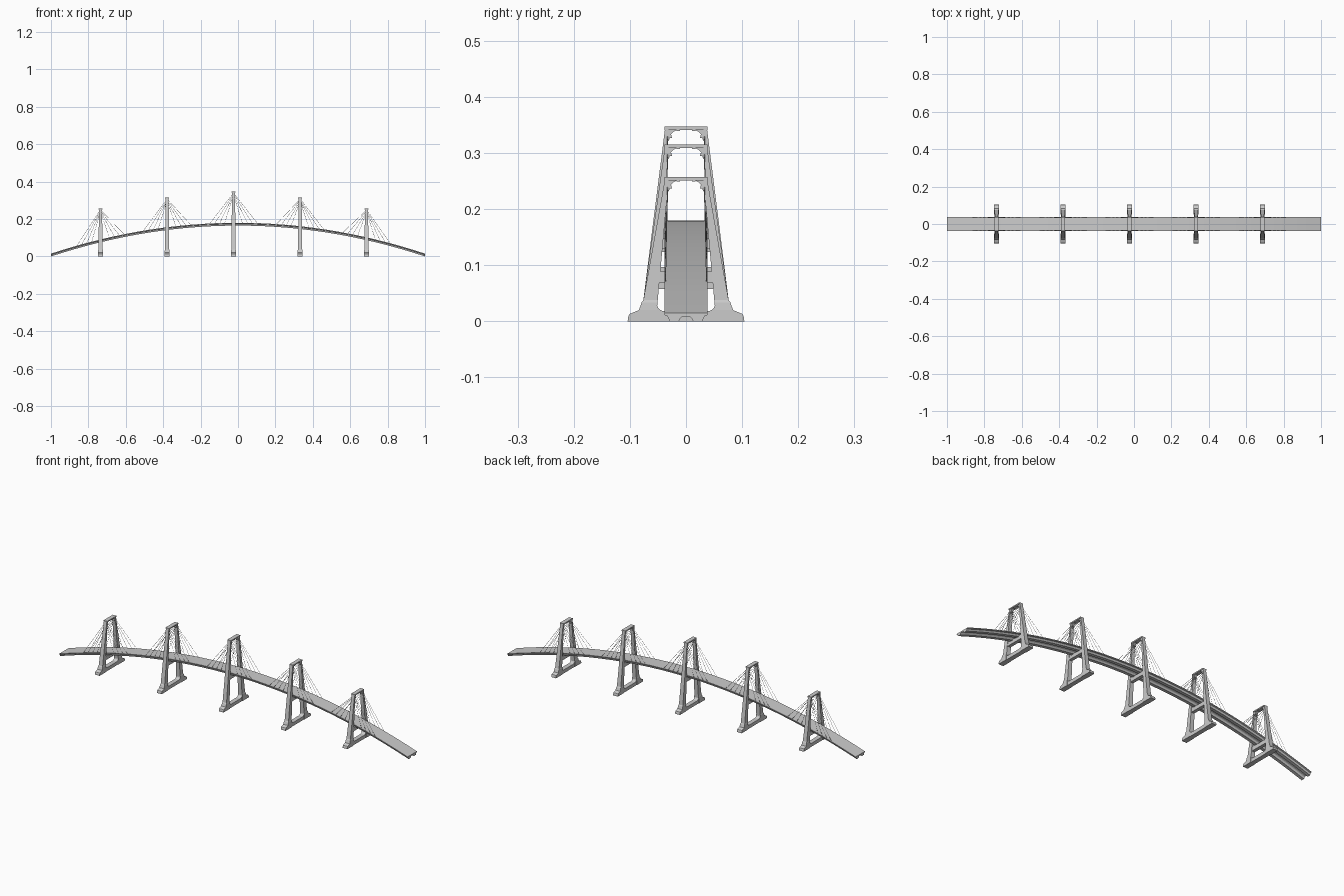
import bpy, bmesh, math
from mathutils import Vector

if "Cube" in bpy.data.objects:
    bpy.data.objects.remove(bpy.data.objects["Cube"])


def deck_z(x):
    return 0.18 - 0.165 * x * x


def loft(name, rings, mirror=False):
    """Skin a list of equal-length point rings and cap both ends."""
    bm = bmesh.new()
    rows = [[bm.verts.new(p) for p in r] for r in rings]
    n = len(rows[0])
    for a, b in zip(rows, rows[1:]):
        for i in range(n):
            j = (i + 1) % n
            bm.faces.new((a[i], a[j], b[j], b[i]))
    bm.faces.new(rows[0][::-1])
    bm.faces.new(rows[-1])
    bmesh.ops.recalc_face_normals(bm, faces=bm.faces)
    me = bpy.data.meshes.new(name)
    bm.to_mesh(me)
    bm.free()
    ob = bpy.data.objects.new(name, me)
    bpy.context.collection.objects.link(ob)
    if mirror:
        m = ob.modifiers.new("mirror", 'MIRROR')
        m.use_axis = (False, True, False)
        m.use_mirror_merge = False
    return ob


def prism(name, cx, hx, yz, mirror=False):
    """Extrude a y-z outline along x."""
    return loft(name, [[(cx + s * hx, y, z) for y, z in yz] for s in (-1, 1)], mirror)


def arc(cy, cz, ry, rz, a0, a1, n=6):
    return [(cy + ry * math.cos(math.radians(a0 + (a1 - a0) * i / n)),
             cz + rz * math.sin(math.radians(a0 + (a1 - a0) * i / n))) for i in range(n + 1)]


# arched road deck: slab with two trapezoid box girders underneath
half = [(0.038, 0), (0.038, -0.004), (0.033, -0.006), (0.029, -0.015),
        (0.013, -0.015), (0.009, -0.008), (0.005, -0.006)]
section = half + [(-y, z) for y, z in reversed(half)]
xs = [-1 + i / 24 for i in range(49)]
loft("road_deck", [[(x, y, deck_z(x) + z) for y, z in section] for x in xs])


def cables(name, cx, H):
    cu = bpy.data.curves.new(name, 'CURVE')
    cu.dimensions = '3D'
    cu.bevel_depth = 0.0007
    cu.bevel_resolution = 0
    cu.use_fill_caps = True
    for sy in (-1, 1):
        for sx in (-1, 1):
            for k in range(4):
                x = cx + sx * (0.048 + 0.027 * k)
                top = (cx + sx * 0.006, sy * 0.033, H - 0.036 + 0.007 * k)
                low = (x, sy * 0.0365, deck_z(x) - 0.003)
                sp = cu.splines.new('POLY')
                sp.points.add(1)
                sp.points[0].co = (*top, 1)
                sp.points[1].co = (*low, 1)
    ob = bpy.data.objects.new(name, cu)
    bpy.context.collection.objects.link(ob)


def tower(i, cx, H):
    n = f"tower_{i}_"

    def outer(z):
        return 0.076 + (0.037 - 0.076) * (z - 0.037) / (H - 0.037)

    def inner(z):
        return 0.052 + (0.0305 - 0.052) * (z - 0.02) / (H - 0.02)

    # splayed legs on stepped footings: z, inner y, outer y, half width in x
    st = [(0, 0.052, 0.104, 0.0135), (0.008, 0.052, 0.103, 0.0135),
          (0.013, 0.052, 0.101, 0.0135), (0.02, 0.052, 0.084, 0.0135),
          (0.034, inner(0.034), 0.079, 0.0125), (0.038, inner(0.038), 0.076, 0.0112),
          (H - 0.03, inner(H - 0.03), outer(H - 0.03), 0.0085), (H, inner(H), 0.037, 0.0085)]
    loft(n + "legs", [[(cx - h, a, z), (cx + h, a, z), (cx + h, b, z), (cx - h, b, z)]
                      for z, a, b, h in st], True)
    # base beam with rounded inner corners
    r = arc(0.038, 0.032, 0.014, 0.014, 0, -90)
    prism(n + "base_beam", cx, 0.0115,
          [(-0.054, 0), (0.054, 0), (0.054, 0.032)] + r + [(-y, z) for y, z in reversed(r)]
          + [(-0.054, 0.032)])
    # crossbeam carrying the deck
    zt = deck_z(cx) - 0.013
    zb = zt - 0.02
    a, b = inner(zt) + 0.003, inner(zb) + 0.003
    prism(n + "deck_beam", cx, 0.0085, [(-a, zt), (-b, zb), (b, zb), (a, zt)])
    # bearing blocks between legs and deck sides
    prism(n + "side_blocks", cx, 0.005,
          [(0.036, zt), (a, zt), (a, zt + 0.008), (0.036, zt + 0.008)], True)
    # top portal with arched underside
    r = arc(0.012, H - 0.024, 0.018, 0.018, 0, 90)
    prism(n + "portal", cx, 0.007,
          [(-0.032, H - 0.001), (-0.032, H - 0.026)] + [(-y, z) for y, z in r]
          + r[::-1] + [(0.032, H - 0.026), (0.032, H - 0.001)])
    # cap slab along the portal top
    prism(n + "cap", cx, 0.0105, [(-0.038, H - 0.006), (0.038, H - 0.006), (0.038, H), (-0.038, H)])
    # small corbels under the portal arch
    for y, z in ((0.027, H - 0.02), (0.013, H - 0.008)):
        prism(n + "corbels", cx, 0.0085,
              [(y - 0.002, z), (y + 0.004, z), (y + 0.004, z + 0.005), (y - 0.001, z + 0.005)], True)
    cables(n + "cables", cx, H)


for i, (x, h) in enumerate(zip((-0.735, -0.379, -0.024, 0.332, 0.687),
                               (0.257, 0.315, 0.347, 0.315, 0.257)), 1):
    tower(i, x, h)
